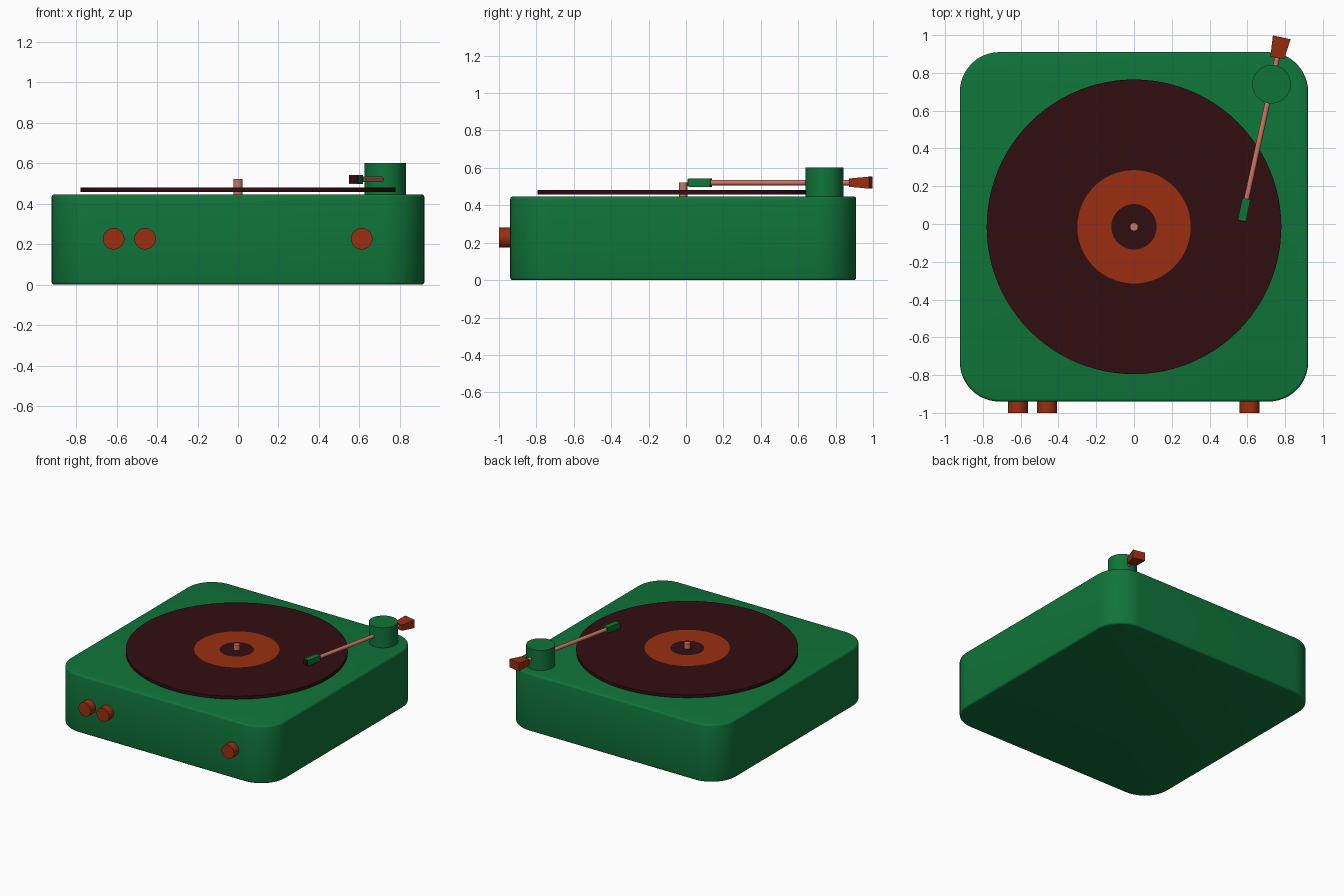
import bpy, bmesh, math
from mathutils import Matrix, Vector

if "Cube" in bpy.data.objects:
    bpy.data.objects.remove(bpy.data.objects["Cube"])


def material(name, rgb):
    m = bpy.data.materials.new(name)
    m.diffuse_color = (*rgb, 1)
    m.use_nodes = True
    m.node_tree.nodes["Principled BSDF"].inputs["Base Color"].default_value = m.diffuse_color
    return m


GREEN = material("green", (0.005, 0.175, 0.042))
DARK = material("dark_brown", (0.031, 0.004, 0.005))
RED = material("rust_red", (0.32, 0.028, 0.005))
PINK = material("copper_pink", (0.60, 0.18, 0.13))
CY = -0.015                                   # centre of body and record in y
PIVOT = Matrix.Translation((0.728, 0.74, 0.521)) @ Matrix.Rotation(math.radians(-12.3), 4, 'Z')


def make(name, bm, mats, matrix=Matrix(), smooth=True):
    bmesh.ops.recalc_face_normals(bm, faces=bm.faces)
    me = bpy.data.meshes.new(name)
    bm.to_mesh(me)
    bm.free()
    for m in mats:
        me.materials.append(m)
    ob = bpy.data.objects.new(name, me)
    ob.matrix_world = matrix
    bpy.context.collection.objects.link(ob)
    if smooth:
        bpy.ops.object.select_all(action='DESELECT')
        ob.select_set(True)
        bpy.context.view_layer.objects.active = ob
        bpy.ops.object.shade_smooth_by_angle(angle=math.radians(35))
    return ob


def cylinder(name, r, a, b, mat, sides=48, matrix=Matrix()):
    """Cylinder between points a and b."""
    a, b = Vector(a), Vector(b)
    bm = bmesh.new()
    turn = (b - a).to_track_quat('Z', 'Y').to_matrix().to_4x4()
    bmesh.ops.create_cone(bm, cap_ends=True, segments=sides, radius1=r, radius2=r,
                          depth=(b - a).length, matrix=Matrix.Translation((a + b) / 2) @ turn)
    return make(name, bm, [mat], matrix)


def block(name, y0, half0, y1, half1, mat):
    """Tapered box along the arm; half = (half width, half height) at each end."""
    bm = bmesh.new()
    bmesh.ops.create_cube(bm, size=2)
    for v in bm.verts:
        y, (w, h) = (y0, half0) if v.co.y < 0 else (y1, half1)
        v.co = (v.co.x * w, y, v.co.z * h)
    return make(name, bm, [mat], PIVOT, smooth=False)


# Body: box with large round corners and a soft rim
bm = bmesh.new()
bmesh.ops.create_cube(bm, size=1, matrix=Matrix.Translation((0, CY, 0.2235))
                      @ Matrix.Diagonal((1.844, 1.85, 0.447, 1)))
uprights = [e for e in bm.edges if abs(e.verts[0].co.z - e.verts[1].co.z) > 0.1]
bmesh.ops.bevel(bm, geom=uprights, offset=0.21, segments=12, profile=0.5, affect='EDGES')
rims = [e for e in bm.edges if abs(e.verts[0].co.z - e.verts[1].co.z) < 0.01]
bmesh.ops.bevel(bm, geom=rims, offset=0.014, segments=3, profile=0.5, affect='EDGES')
make("body", bm, [GREEN])

# Record: disc built from rings, with the label ring coloured by radius
bm = bmesh.new()
N = 96
rings = []
for r, z in [(0.02, 0.458), (0.78, 0.458), (0.78, 0.481), (0.30, 0.481), (0.12, 0.481), (0.02, 0.481)]:
    rings.append([bm.verts.new((r * math.cos(2 * math.pi * i / N), r * math.sin(2 * math.pi * i / N), z))
                  for i in range(N)])
for k, ring in enumerate(rings):
    nxt = rings[(k + 1) % len(rings)]
    for i in range(N):
        j = (i + 1) % N
        f = bm.faces.new((ring[i], ring[j], nxt[j], nxt[i]))
        f.material_index = 1 if k == 3 else 0
make("record", bm, [DARK, RED], Matrix.Translation((0, CY, 0)))

# Spindle
cylinder("spindle", 0.022, (0, CY, 0.44), (0, CY, 0.522), PINK, 24)

# Front knobs
for i, x in enumerate((-0.615, -0.46, 0.612)):
    cylinder(f"knob_{i + 1}", 0.053, (x, -0.93, 0.227), (x, -1.0, 0.227), RED)

# Tonearm: pivot post, rod, head, stylus plate and counterweight
cylinder("tonearm_post", 0.102, (0.728, 0.74, 0.44), (0.728, 0.74, 0.602), GREEN, 64)
cylinder("tonearm_rod", 0.014, (0, -0.65, 0), (0, 0.17, 0), PINK, 20, PIVOT)
block("tonearm_head", -0.738, (0.022, 0.022), -0.620, (0.022, 0.022), GREEN)
block("stylus_plate", -0.744, (0.020, 0.019), -0.736, (0.020, 0.019), DARK)
block("counterweight", 0.143, (0.037, 0.022), 0.254, (0.048, 0.032), RED)
